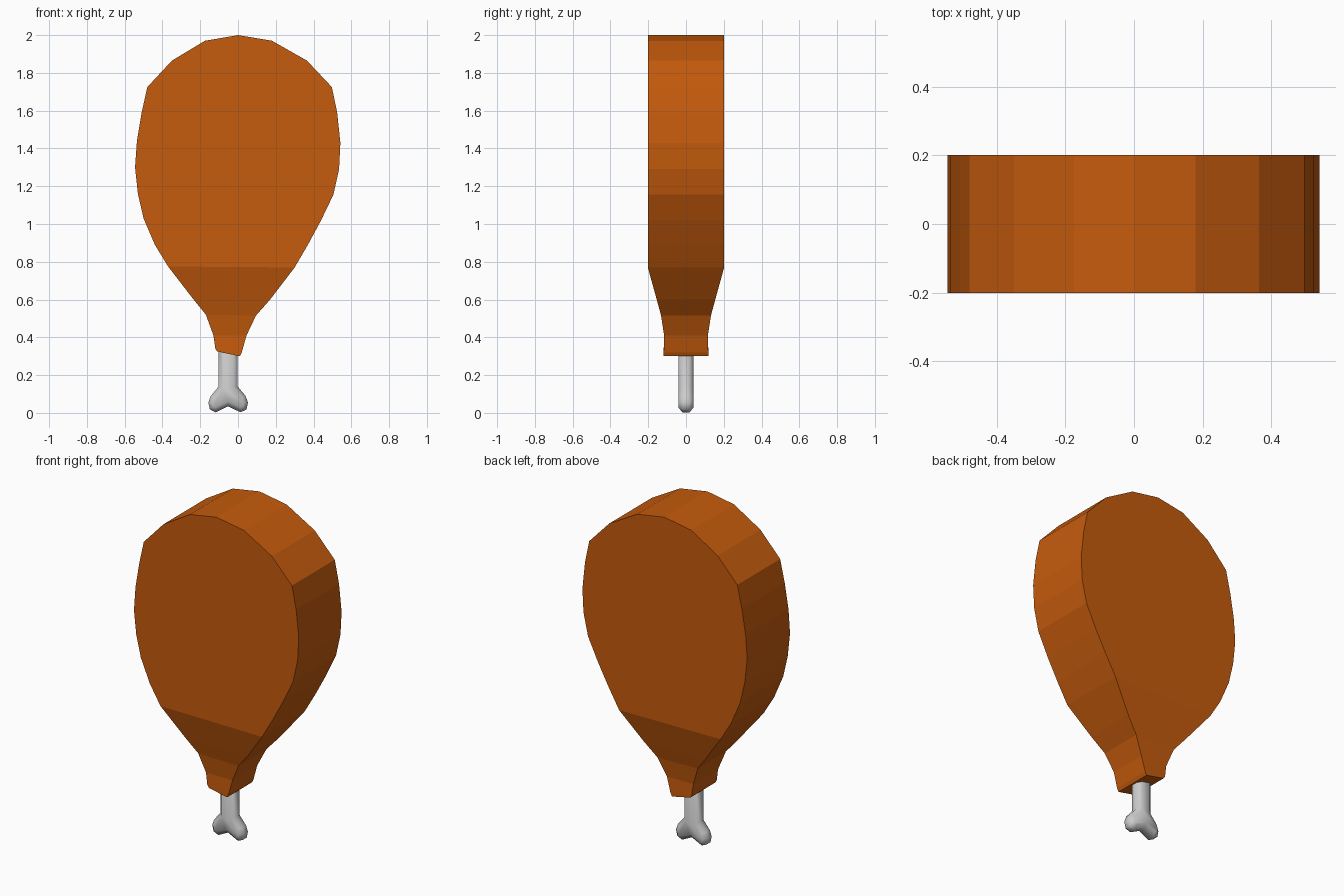
import bpy, bmesh, math

if "Cube" in bpy.data.objects:
    bpy.data.objects.remove(bpy.data.objects["Cube"])


def finish(name, bm):
    bmesh.ops.remove_doubles(bm, verts=bm.verts, dist=0.0005)
    bmesh.ops.recalc_face_normals(bm, faces=bm.faces)
    mesh = bpy.data.meshes.new(name)
    bm.to_mesh(mesh)
    bm.free()
    obj = bpy.data.objects.new(name, mesh)
    bpy.context.collection.objects.link(obj)
    return obj


# Meat: stacked rectangular sections (left x, left z, right x, right z, half depth)
sections = [
    (-0.11, 0.325, 0.01, 0.30, 0.118),
    (-0.12, 0.34, 0.02, 0.32, 0.118),
    (-0.13, 0.41, 0.045, 0.41, 0.116),
    (-0.17, 0.52, 0.095, 0.515, 0.132),
    (-0.235, 0.60, 0.17, 0.60, 0.155),
    (-0.37, 0.775, 0.30, 0.77, 0.202),
    (-0.44, 0.89, 0.37, 0.89, 0.202),
    (-0.50, 1.03, 0.44, 1.02, 0.202),
    (-0.53, 1.16, 0.505, 1.155, 0.202),
    (-0.545, 1.30, 0.535, 1.29, 0.202),
    (-0.535, 1.44, 0.542, 1.43, 0.202),
    (-0.51, 1.59, 0.525, 1.59, 0.202),
    (-0.48, 1.725, 0.497, 1.725, 0.202),
    (-0.35, 1.865, 0.365, 1.865, 0.202),
    (-0.175, 1.97, 0.18, 1.97, 0.202),
]
bm = bmesh.new()
rings = []
for xl, zl, xr, zr, d in sections:
    rings.append([bm.verts.new(p) for p in
                  ((xl, -d, zl), (xr, -d, zr), (xr, d, zr), (xl, d, zl))])
for a, b in zip(rings, rings[1:]):
    for i in range(4):
        j = (i + 1) % 4
        bm.faces.new((a[i], a[j], b[j], b[i]))
bm.faces.new(rings[0])
# Crown ridge
f, k = (bm.verts.new((0, y, 2.0)) for y in (-0.202, 0.202))
t = rings[-1]
bm.faces.new((t[0], t[1], f))
bm.faces.new((t[1], t[2], k, f))
bm.faces.new((t[2], t[3], k))
bm.faces.new((t[3], t[0], f, k))
meat = finish("meat", bm)
mat = bpy.data.materials.new("roasted_orange")
mat.diffuse_color = (0.56, 0.105, 0.004, 1)
mat.use_nodes = True
mat.node_tree.nodes["Principled BSDF"].inputs["Base Color"].default_value = mat.diffuse_color
meat.data.materials.append(mat)

# Bone: mirrored half outline, extruded in depth with chamfered rims
cx, depth = -0.052, 0.04
half = [(0.05, 0.45), (0.05, 0.14), (0.092, 0.09), (0.105, 0.055),
        (0.097, 0.018), (0.065, 0.003)]
outline = ([(cx + x, z) for x, z in half] + [(cx, 0.035)]
           + [(cx - x, z) for x, z in reversed(half)])
bm = bmesh.new()
front = [bm.verts.new((x, -depth, z)) for x, z in outline]
back = [bm.verts.new((x, depth, z)) for x, z in outline]
bm.faces.new(front)
bm.faces.new(list(reversed(back)))
n = len(outline)
for i in range(n):
    j = (i + 1) % n
    bm.faces.new((front[i], back[i], back[j], front[j]))
rims = [e for e in bm.edges if abs(e.verts[0].co.y - e.verts[1].co.y) < 0.001]
bmesh.ops.recalc_face_normals(bm, faces=bm.faces)
bmesh.ops.bevel(bm, geom=rims, offset=0.022, segments=1, affect='EDGES',
                profile=0.5, clamp_overlap=True)
bone = finish("bone", bm)
bpy.ops.object.select_all(action='DESELECT')
bone.select_set(True)
bpy.context.view_layer.objects.active = bone
bpy.ops.object.shade_smooth_by_angle(angle=math.radians(50))
